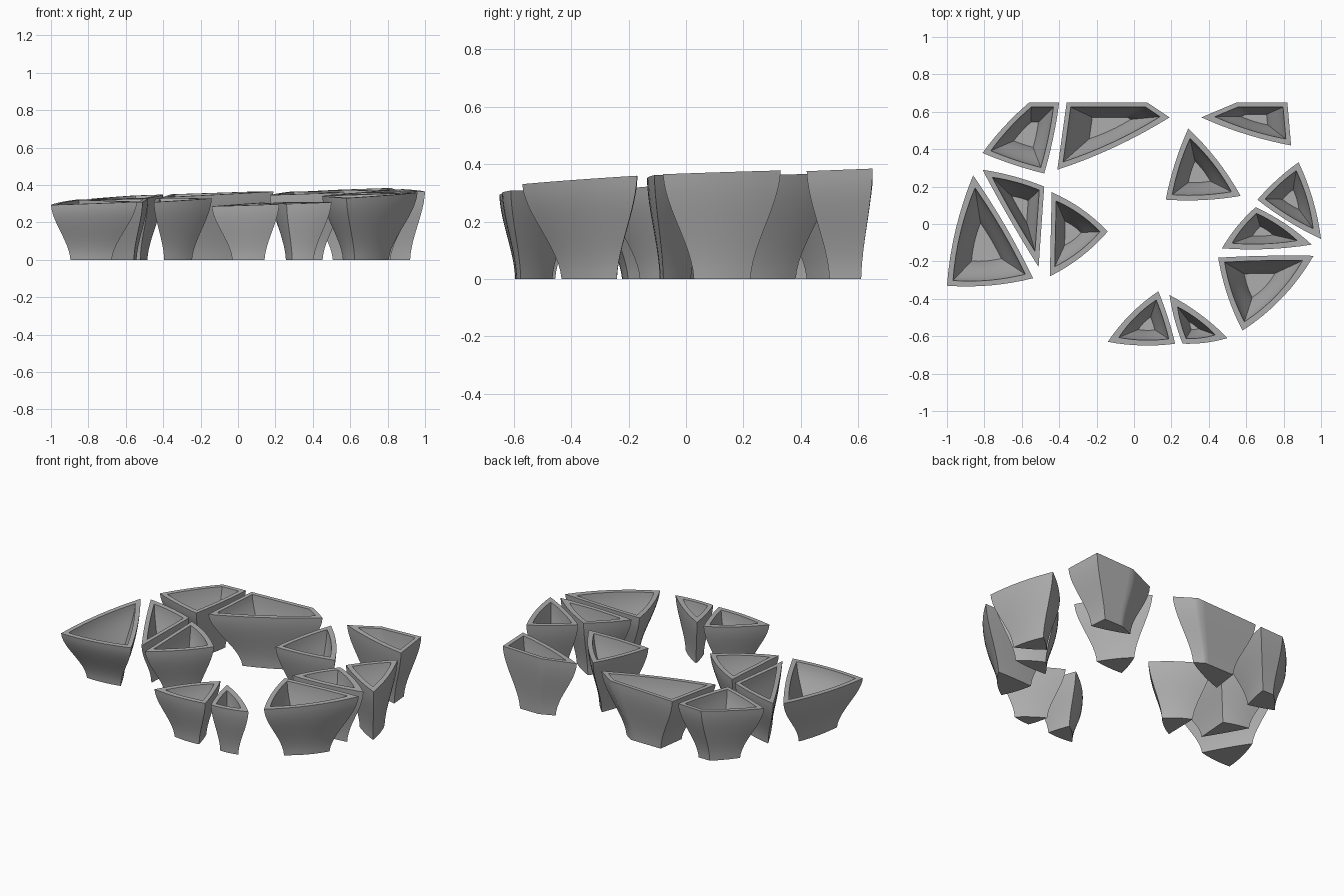
import bpy
import bmesh
from math import sin
from mathutils import Vector

default_cube = bpy.data.objects.get("Cube")
if default_cube:
    bpy.data.objects.remove(default_cube, do_unlink=True)

STEPS = 8          # segments along each side
LEVELS = 12        # rings up the wall
BASE_SCALE = 0.48
WALL = 0.025
FLOOR = 0.035

grey = bpy.data.materials.new("warm_grey_clay")
grey.use_nodes = True
colour = (0.42, 0.42, 0.42, 1)
grey.diffuse_color = colour
grey.node_tree.nodes["Principled BSDF"].inputs["Base Color"].default_value = colour


def inset(corners, distance):
    """Move each corner inward so that every side shifts by the distance."""
    result = []
    for i, corner in enumerate(corners):
        before = (corners[i - 1] - corner).normalized()
        after = (corners[(i + 1) % len(corners)] - corner).normalized()
        half = before.angle(after) / 2
        result.append(corner + (before + after).normalized() * distance / sin(half))
    return result


def outline(corners, bulges):
    """Walk round the corners, bowing each side outward by its bulge."""
    middle = sum(corners, Vector((0, 0))) / len(corners)
    points = []
    for i, start in enumerate(corners):
        end = corners[(i + 1) % len(corners)]
        side = end - start
        outward = Vector((side.y, -side.x))
        if outward.dot((start + end) / 2 - middle) < 0:
            outward.negate()
        for k in range(STEPS):
            t = k / STEPS
            points.append(start + side * t + outward * bulges[i] * 4 * t * (1 - t))
    return points


def planter(name, corners, bulges, lift=0.0):
    corners = [Vector(c) for c in corners]
    middle = sum(corners, Vector((0, 0))) / len(corners)
    bm = bmesh.new()

    def ring(t, thickness, bottom):
        flare = 0.8 * t * t * (3 - 2 * t) + 0.2 * t
        scale = BASE_SCALE + (1 - BASE_SCALE) * flare
        shape = [middle + (c - middle) * scale for c in corners]
        if thickness:
            shape = inset(shape, thickness)
        verts = []
        for p in outline(shape, bulges):
            # the rims lie on one gently sloping plane
            top = 0.335 + 0.033 * p.x + 0.042 * p.y + lift
            verts.append(bm.verts.new((p.x, p.y, max(bottom, top * t))))
        return verts

    # outer wall upward, then inner wall down to the floor
    rings = [ring(i / LEVELS, 0, 0) for i in range(LEVELS + 1)]
    low = FLOOR / 0.33
    for i in range(LEVELS, -1, -1):
        rings.append(ring(low + (1 - low) * i / LEVELS, WALL, FLOOR if i == 0 else 0))
    count = len(rings[0])
    for lower, upper in zip(rings, rings[1:]):
        for k in range(count):
            n = (k + 1) % count
            bm.faces.new((lower[k], lower[n], upper[n], upper[k]))
    bm.faces.new(rings[0])
    bm.faces.new(rings[-1])
    bmesh.ops.recalc_face_normals(bm, faces=bm.faces)

    mesh = bpy.data.meshes.new(name)
    bm.to_mesh(mesh)
    bm.free()
    mesh.materials.append(grey)
    obj = bpy.data.objects.new(name, mesh)
    bpy.context.collection.objects.link(obj)
    bpy.ops.object.select_all(action="DESELECT")
    obj.select_set(True)
    bpy.context.view_layer.objects.active = obj
    bpy.ops.object.shade_smooth_by_angle(angle=0.6)


# right cluster
planter("outer_right_planter", [(-.86, .26), (-1, -.33), (-.54, -.29)], [.04, .04, .02], .005)
planter("middle_right_planter", [(-.81, .29), (-.51, -.23), (-.48, .2)], [.01, 0, .03])
planter("inner_right_planter", [(-.44, .17), (-.45, -.28), (-.14, -.04)], [0, .05, .05])

# back row, with straight rear sides
planter("back_right_planter", [(-.81, .38), (-.48, .27), (-.4, .65), (-.56, .65)], [.02, .02, 0, .03])
planter("back_middle_planter", [(-.41, .29), (.19, .57), (.07, .65), (-.36, .65)], [.03, 0, 0, 0])
planter("back_left_planter", [(.36, .57), (.84, .42), (.82, .65), (.55, .65)], [.03, 0, 0, 0], -.005)

# left cluster
planter("inner_left_planter", [(.29, .51), (.17, .13), (.57, .15)], [.03, .03, .04])
planter("outer_left_planter", [(.88, .33), (.66, .13), (1, -.08)], [.03, .03, .04])
planter("middle_left_planter", [(.65, .09), (.47, -.13), (.95, -.11)], [.04, .03, .04])
planter("large_left_planter", [(.45, -.18), (.58, -.57), (.96, -.17)], [.04, .06, .01])

# front pair
planter("front_wide_planter", [(.13, -.36), (-.14, -.63), (.22, -.64)], [.05, .04, .02], -.018)
planter("front_narrow_planter", [(.19, -.38), (.26, -.64), (.5, -.61)], [.03, .04, .04], -.018)
